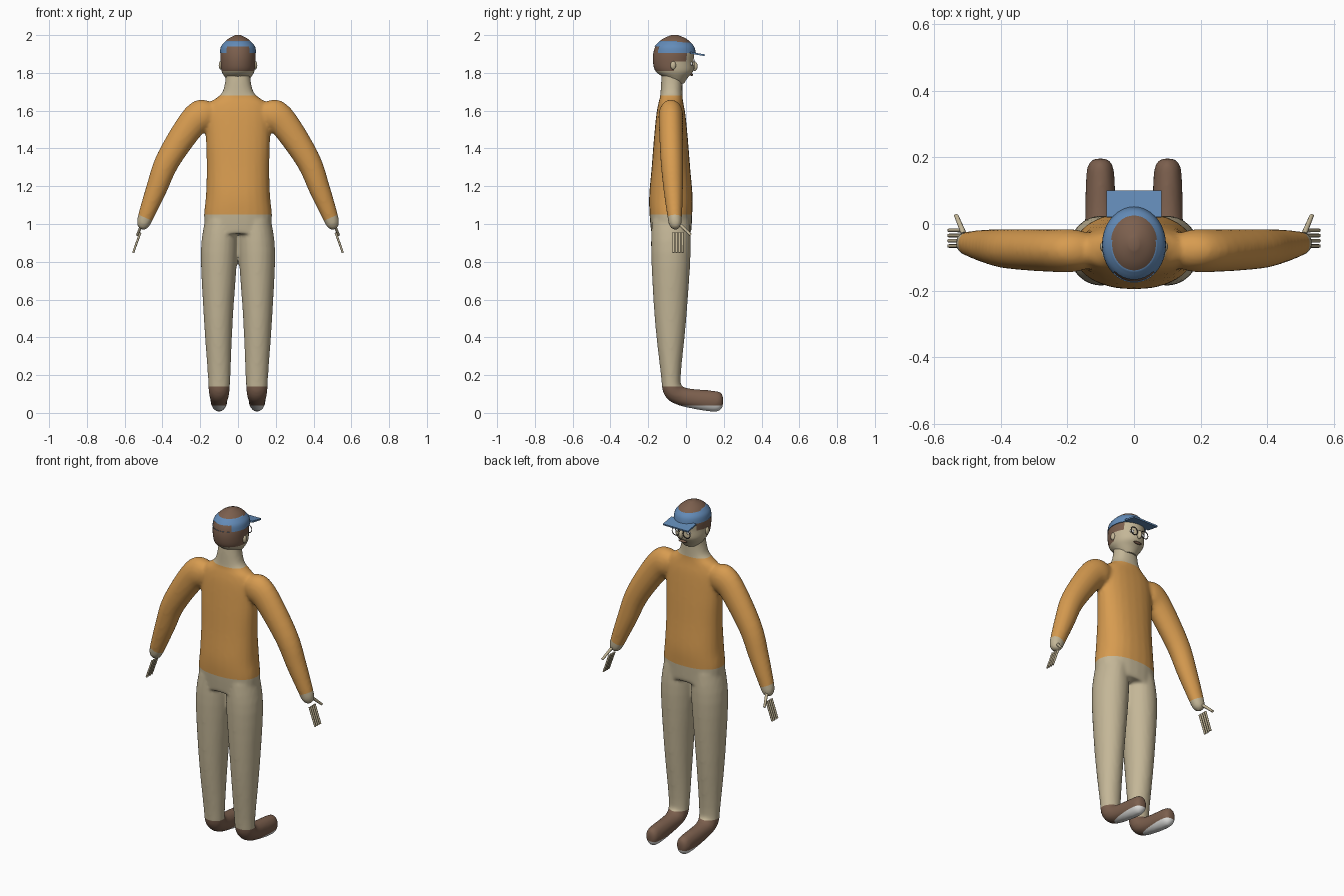
import bpy, bmesh, math
from mathutils import Vector, Matrix

if "Cube" in bpy.data.objects:
    bpy.data.objects.remove(bpy.data.objects["Cube"])


def material(name, r, g, b):
    m = bpy.data.materials.new(name)
    m.use_nodes = True
    m.diffuse_color = (r, g, b, 1)
    m.node_tree.nodes["Principled BSDF"].inputs["Base Color"].default_value = (r, g, b, 1)
    return m


ORANGE = material("orange_shirt", .68, .33, .08)
BEIGE = material("beige", .55, .47, .31)
BROWN = material("brown", .2, .115, .075)
BLUE = material("blue_cap", .125, .26, .48)
WHITE = material("white_sole", .78, .78, .76)
DARK = material("dark_frame", .06, .05, .045)
X, Y, Z = Vector((1, 0, 0)), Vector((0, 1, 0)), Vector((0, 0, 1))


def finish(name, bm, mats):
    bmesh.ops.recalc_face_normals(bm, faces=bm.faces)
    mesh = bpy.data.meshes.new(name)
    bm.to_mesh(mesh)
    bm.free()
    ob = bpy.data.objects.new(name, mesh)
    bpy.context.scene.collection.objects.link(ob)
    for m in mats:
        mesh.materials.append(m)
    bpy.ops.object.select_all(action='DESELECT')
    ob.select_set(True)
    bpy.context.view_layer.objects.active = ob
    bpy.ops.object.shade_smooth_by_angle(angle=math.radians(50))
    return ob


def refine(rows, steps):
    """Catmull-Rom interpolation of (x, y, z, radius, radius) rows."""
    rows = [Vector(r) for r in rows]
    out = []
    for i in range(len(rows) - 1):
        a, b = rows[max(i - 1, 0)], rows[i]
        c, d = rows[i + 1], rows[min(i + 2, len(rows) - 1)]
        for k in range(steps):
            t = k / steps
            out.append(b + (c - a) * (t / 2) + (2 * a - 5 * b + 4 * c - d) * (t * t / 2)
                       + (3 * b - a - 3 * c + d) * (t ** 3 / 2))
    return out + [rows[-1]]


def tube(bm, rows, side, steps=4, n=24, upright=False, power=1.0):
    """Loft ellipses along a path, with the first radius along the side axis."""
    rows = refine(rows, steps)
    centres = [Vector(r[:3]) for r in rows]
    rings = []
    for i, r in enumerate(rows):
        tangent = centres[min(i + 1, len(rows) - 1)] - centres[max(i - 1, 0)]
        other = (Z if upright else tangent.normalized()).cross(side).normalized()
        ring = []
        for k in range(n):
            a = math.tau * k / n
            c, s = (math.copysign(abs(f) ** power, f) for f in (math.cos(a), math.sin(a)))
            ring.append(bm.verts.new(centres[i] + side * (c * r[3]) + other * (s * r[4])))
        rings.append(ring)
    for lo, hi in zip(rings, rings[1:]):
        for k in range(n):
            bm.faces.new((lo[k], lo[(k + 1) % n], hi[(k + 1) % n], hi[k]))
    bm.faces.new(rings[0][::-1])
    bm.faces.new(rings[-1])


def ball(name, centre, size, mat):
    bm = bmesh.new()
    bmesh.ops.create_uvsphere(bm, u_segments=16, v_segments=10, radius=1,
                              matrix=Matrix.Translation(centre) @ Matrix.Diagonal((*size, 1)))
    return finish(name, bm, [mat])


# Body: torso, arms, legs and feet lofted, then fused into one skin
bm = bmesh.new()
tube(bm, [(0, -.078, .95, .175, .106), (0, -.08, 1.05, .18, .113), (0, -.08, 1.15, .17, .115),
          (0, -.08, 1.3, .166, .102), (0, -.08, 1.45, .17, .09), (0, -.08, 1.58, .17, .077),
          (0, -.08, 1.64, .15, .066), (0, -.078, 1.67, .11, .06), (0, -.077, 1.7, .082, .058),
          (0, -.075, 1.76, .067, .056), (0, -.07, 1.82, .064, .055)],
     X, upright=True, power=.88)
for s in (-1, 1):
    tube(bm, [(s * .09, -.08, 1.02, .085, .1), (s * .1, -.08, .85, .097, .105),
              (s * .104, -.082, .5, .077, .084), (s * .1, -.08, .2, .06, .053),
              (s * .1, -.07, .12, .056, .052), (s * .1, -.03, .09, .05, .05),
              (s * .101, .03, .076, .046, .052), (s * .101, .12, .064, .044, .056),
              (s * .101, .175, .06, .038, .052), (s * .101, .196, .059, .02, .03)], X)
    tube(bm, [(s * .13, -.08, 1.6, .05, .05), (s * .18, -.08, 1.58, .064, .085),
              (s * .245, -.08, 1.53, .064, .078), (s * .37, -.075, 1.34, .06, .066),
              (s * .432, -.068, 1.185, .052, .056), (s * .488, -.06, 1.04, .039, .042),
              (s * .503, -.057, .995, .033, .034), (s * .51, -.056, .972, .016, .016)], Y)
rough = finish("rough_body", bm, [])
mod = rough.modifiers.new("fuse", 'REMESH')
mod.mode = 'VOXEL'
mod.voxel_size = .01
mod = rough.modifiers.new("soften", 'SMOOTH')
mod.factor = .5
mod.iterations = 6
fused = rough.evaluated_get(bpy.context.evaluated_depsgraph_get()).to_mesh()
bm = bmesh.new()
bm.from_mesh(fused)
bpy.data.objects.remove(rough)

# Clean colour borders: sole, ankle, waist, collar and cuffs
cuffs = [(Vector((s * .49, 0, 1.033)), Vector((s * .4, 0, -.92))) for s in (-1, 1)]
borders = [(Vector((0, 0, z)), Z) for z in (.04, .14, 1.05, 1.68)]
for point, normal in borders + cuffs:
    bmesh.ops.bisect_plane(bm, geom=bm.verts[:] + bm.edges[:] + bm.faces[:],
                           plane_co=point, plane_no=normal)
for f in bm.faces:
    c = f.calc_center_median()
    hand = abs(c.x) > .4 and any((c - p).dot(d) > 0 and c.x * p.x > 0 for p, d in cuffs)
    if c.z < .04:
        f.material_index = 3
    elif c.z < .14:
        f.material_index = 2
    elif hand or c.z > 1.68 or (c.z < 1.05 and abs(c.x) < .3):
        f.material_index = 1
    else:
        f.material_index = 0
finish("body", bm, [ORANGE, BEIGE, BROWN, WHITE])

# Head with hair over the back and top
bm = bmesh.new()
tube(bm, [(0, -.055, 1.745, .045, .045), (0, -.055, 1.775, .068, .065),
          (0, -.062, 1.81, .087, .1), (0, -.068, 1.86, .092, .107),
          (0, -.064, 1.91, .092, .108), (0, -.062, 1.95, .08, .094),
          (0, -.06, 1.98, .052, .063), (0, -.06, 2, .014, .018)],
     X, steps=5, n=36, upright=True)
for f in bm.faces:
    c = f.calc_center_median()
    hair = (c.z > 1.81 and c.y < -.07) or (c.z > 1.86 and c.y < 0) or c.z > 1.93
    f.material_index = int(hair)
finish("head", bm, [BEIGE, BROWN])

# Cap band, open at the back, with a flat brim
bm = bmesh.new()
tube(bm, [(0, -.062, 1.905, .096, .114), (0, -.062, 1.94, .09, .105),
          (0, -.062, 1.968, .066, .078)], X, n=36, upright=True)
notch = [f for f in bm.faces if len(f.verts) == 4 and f.calc_center_median().y < -.1
         and abs(f.calc_center_median().x) < .055 and f.calc_center_median().z < 1.942]
bmesh.ops.delete(bm, geom=notch, context='FACES')
finish("cap_band", bm, [BLUE])
bm = bmesh.new()
bmesh.ops.create_cube(bm, size=1, matrix=Matrix.Translation((0, .06, 1.9)) @
                      Matrix.Rotation(-.17, 4, 'X') @ Matrix.Diagonal((.164, .08, .009, 1)))
finish("cap_brim", bm, [BLUE])

# Face
ball("nose", (0, .045, 1.835), (.012, .017, .025), BEIGE)
ball("mouth", (0, .03, 1.79), (.028, .008, .007), BROWN)
for s, label in ((-1, "right"), (1, "left")):
    ball(label + "_ear", (s * .092, -.068, 1.84), (.01, .015, .022), BEIGE)
    ball(label + "_eye", (s * .036, .028, 1.848), (.014, .008, .01), WHITE)
    bpy.ops.mesh.primitive_torus_add(major_segments=20, minor_segments=6, major_radius=.023,
                                     minor_radius=.0025, location=(s * .036, .046, 1.845),
                                     rotation=(math.pi / 2, 0, 0))
    rim = bpy.context.object
    rim.name = label + "_glasses_rim"
    rim.data.materials.append(DARK)

    # Fingers hang in a row below the palm, thumb points forward
    bm = bmesh.new()
    for i in range(4):
        y = -.066 + i * .0157
        tube(bm, [(s * .517, y, .955, .006, .006), (s * .555, y, .848, .0055, .0055)],
             Y, steps=1, n=8)
    tube(bm, [(s * .51, -.03, .995, .009, .009), (s * .533, .025, .942, .007, .007)],
         X, steps=1, n=8)
    finish(label + "_fingers", bm, [BEIGE])
